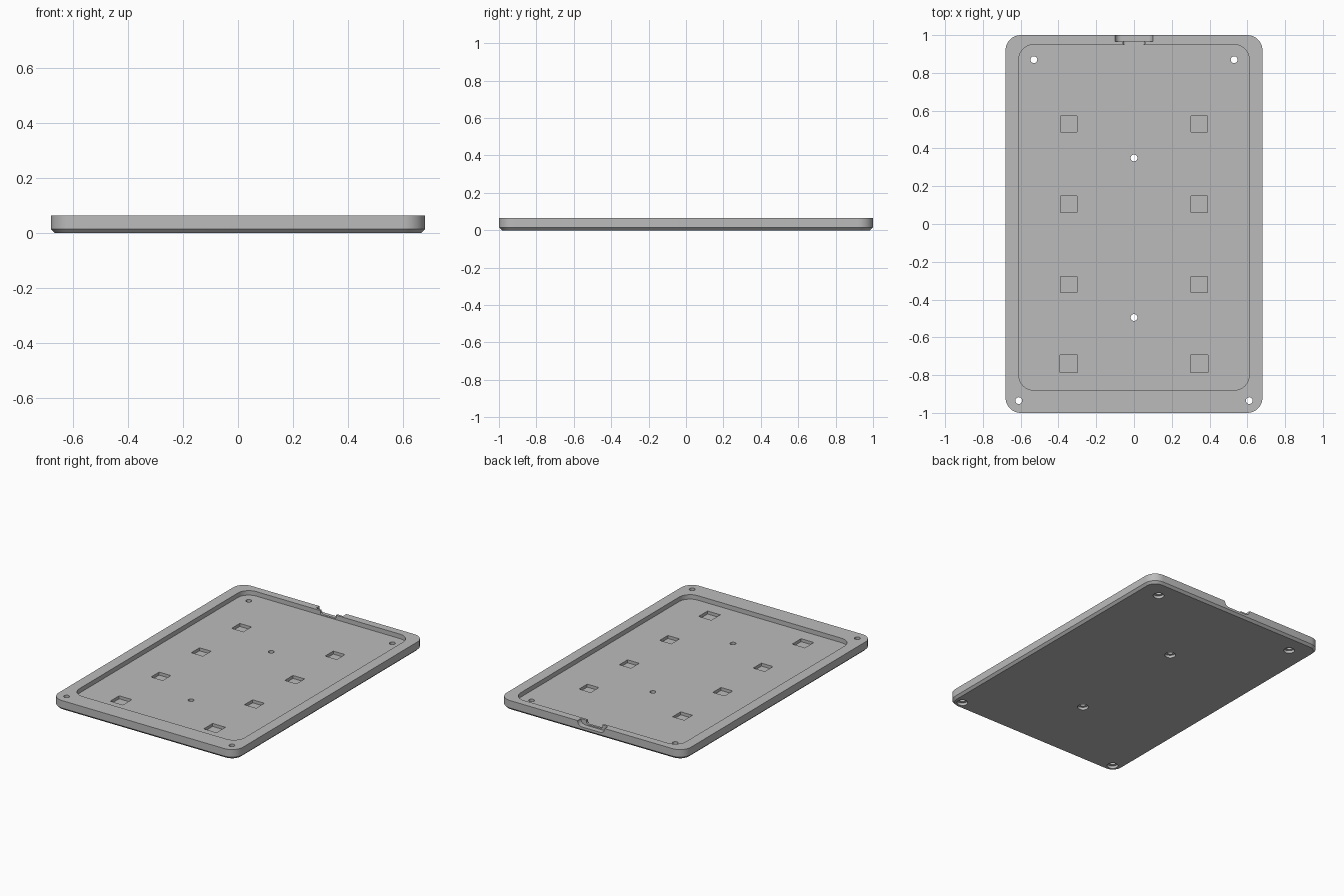
import bpy, bmesh, math
from mathutils import Vector

cube = bpy.data.objects.get("Cube")
if cube:
    bpy.data.objects.remove(cube, do_unlink=True)

HALF_X, HALF_Y, TOP = 0.68, 1.0, 0.065
CHAMFER = 0.015
FLOOR = 0.035
OVER = 0.2          # height cutters reach beyond the tray

grey = bpy.data.materials.new("Plain grey")
grey.use_nodes = True
grey.diffuse_color = (0.5, 0.5, 0.5, 1)
grey.node_tree.nodes["Principled BSDF"].inputs["Base Color"].default_value = (0.5, 0.5, 0.5, 1)


def rounded_rect(cx, cy, hx, hy, r=0.0, seg=10):
    """Counter-clockwise outline; a radius equal to the half size gives a circle."""
    pts = []
    for i, (sx, sy) in enumerate([(1, 1), (-1, 1), (-1, -1), (1, -1)]):
        ox, oy = cx + sx * (hx - r), cy + sy * (hy - r)
        full_circle = r >= hx and r >= hy
        steps = seg if full_circle else seg + 1
        for k in range(steps if r > 0 else 1):
            a = math.pi / 2 * (i + k / seg)
            pts.append((ox + r * math.cos(a), oy + r * math.sin(a)))
    return pts


def loft(name, loops):
    """Closed solid through equal-length loops of 3D points."""
    bm = bmesh.new()
    rings = [[bm.verts.new(p) for p in loop] for loop in loops]
    n = len(rings[0])
    for a, b in zip(rings, rings[1:]):
        for i in range(n):
            j = (i + 1) % n
            bm.faces.new((a[i], a[j], b[j], b[i]))
    bm.faces.new(list(reversed(rings[0])))
    bm.faces.new(rings[-1])
    bmesh.ops.recalc_face_normals(bm, faces=bm.faces[:])
    mesh = bpy.data.meshes.new(name)
    bm.to_mesh(mesh)
    bm.free()
    mesh.materials.append(grey)
    obj = bpy.data.objects.new(name, mesh)
    bpy.context.collection.objects.link(obj)
    return obj


def upright(outline, z):
    return [Vector((x, y, z)) for x, y in outline]


def cut(target, outline, lo, hi, along_y=False):
    """Subtract a prism, extruded along z or along y, from the target."""
    if along_y:
        loops = [[Vector((x, d, z)) for x, z in outline] for d in (lo, hi)]
    else:
        loops = [upright(outline, d) for d in (lo, hi)]
    cutter = loft("cutter", loops)
    cutter.hide_render = True
    mod = target.modifiers.new("Cut", 'BOOLEAN')
    mod.operation, mod.solver, mod.object = 'DIFFERENCE', 'EXACT', cutter
    bpy.context.view_layer.objects.active = target
    bpy.ops.object.modifier_apply(modifier=mod.name)
    bpy.data.objects.remove(cutter, do_unlink=True)


# Tray body with a chamfered lower rim
outer = rounded_rect(0, 0, HALF_X, HALF_Y, 0.08)
base = rounded_rect(0, 0, HALF_X - CHAMFER, HALF_Y - CHAMFER, 0.08 - CHAMFER)
tray = loft("tray", [upright(base, 0), upright(outer, CHAMFER), upright(outer, TOP)])

# Shallow main pocket, set slightly towards the back
cut(tray, rounded_rect(0, 0.035, 0.61, 0.915, 0.08), FLOOR, OVER)

# Two columns of square recesses, the front pair a little larger
for y, half in [(0.53, 0.043), (0.105, 0.043), (-0.32, 0.043), (-0.74, 0.047)]:
    for side in (-1, 1):
        cut(tray, rounded_rect(side * 0.345, y, half, half), FLOOR - 0.02, OVER)

# Screw holes with wider counterbores underneath
for x, y in [(-0.53, 0.87), (0.53, 0.87), (-0.61, -0.935), (0.61, -0.935),
             (0, 0.35), (0, -0.495)]:
    cut(tray, rounded_rect(x, y, 0.034, 0.034, 0.034, 6), -OVER, 0.018)
    cut(tray, rounded_rect(x, y, 0.018, 0.018, 0.018, 6), -OVER, OVER)

# Cable port in the back wall: round-bottomed notch and a narrower slot
cut(tray, rounded_rect(0, TOP, 0.1, 0.034, 0.033), 0.965, 1 + OVER, True)
cut(tray, rounded_rect(0, TOP, 0.058, 0.026, 0.015), 0.93, 0.98, True)

# Smooth rounded walls, crisp edges
bpy.ops.object.select_all(action='DESELECT')
tray.select_set(True)
bpy.context.view_layer.objects.active = tray
bpy.ops.object.shade_smooth_by_angle(angle=math.radians(30))
